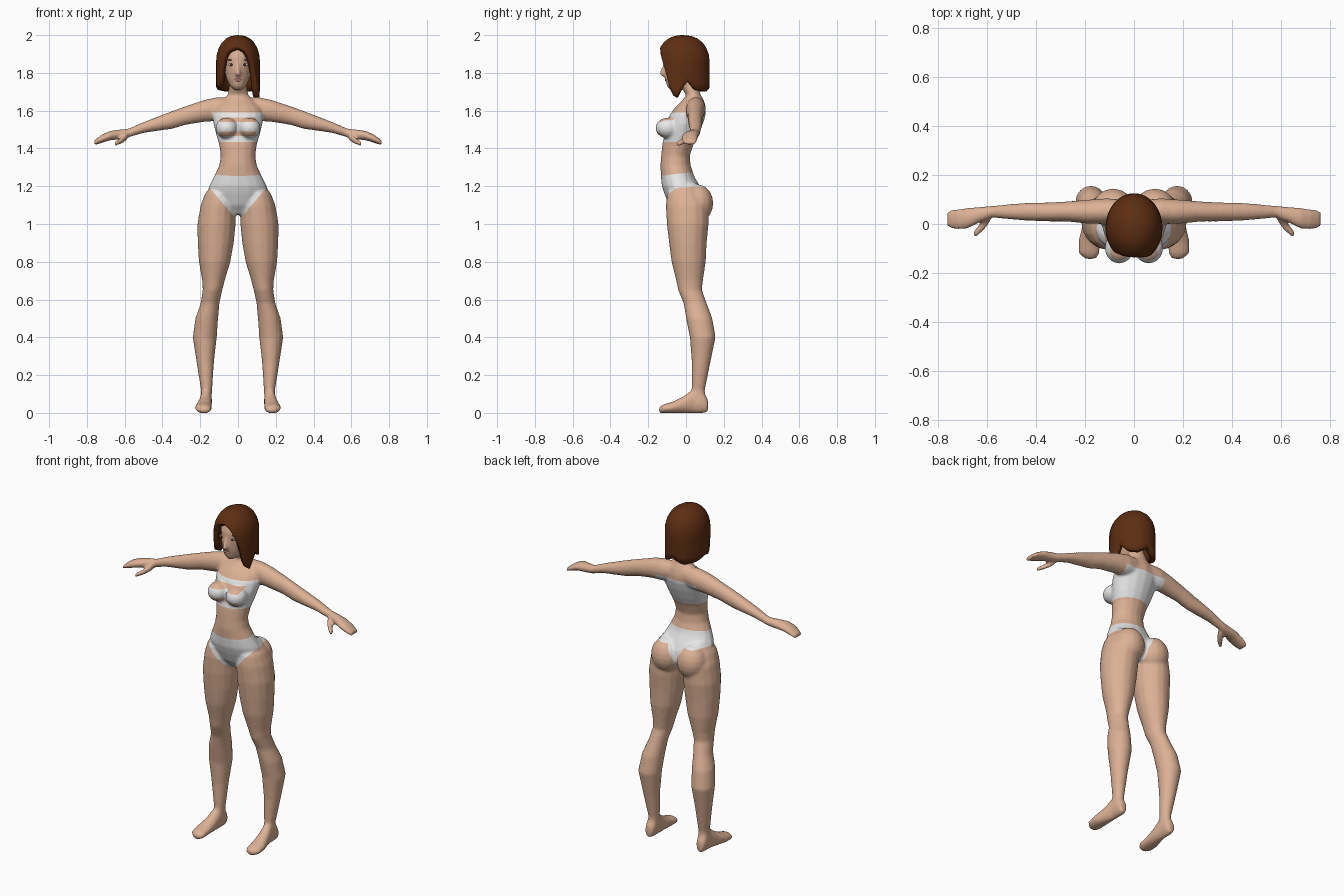
import bpy, bmesh, math
from mathutils import Matrix, Vector
from mathutils.bvhtree import BVHTree

cube = bpy.data.objects.get("Cube")
if cube:
    bpy.data.objects.remove(cube, do_unlink=True)


def material(name, rgb):
    mat = bpy.data.materials.new(name)
    mat.use_nodes = True
    mat.diffuse_color = (*rgb, 1)
    mat.node_tree.nodes["Principled BSDF"].inputs["Base Color"].default_value = (*rgb, 1)
    return mat


skin = material("skin", (.72, .44, .30))
cloth = material("white cloth", (.80, .80, .80))
brown = material("brown hair", (.11, .027, .006))
lip = material("lip", (.55, .25, .18))
dark = material("dark iris", (.05, .025, .015))


def loft(bm, axis, rows, side=1, sides=16):
    """Closed tube of ellipses along an axis; each row is t, a0, a1, b0, b1."""
    rings = []
    for t, a0, a1, b0, b1 in rows:
        ring = []
        for k in range(sides):
            ang = 2 * math.pi * k / sides
            a = (a0 + a1) / 2 + (a1 - a0) / 2 * math.cos(ang)
            b = (b0 + b1) / 2 + (b1 - b0) / 2 * math.sin(ang)
            x, y, z = {"x": (t, a, b), "y": (a, t, b), "z": (a, b, t)}[axis]
            ring.append(bm.verts.new((x * side, y, z)))
        rings.append(ring)
    for low, high in zip(rings, rings[1:]):
        for k in range(sides):
            n = (k + 1) % sides
            bm.faces.new((low[k], low[n], high[n], high[k]))
    bm.faces.new(rings[0])
    bm.faces.new(rings[-1])


def ball(bm, loc, size):
    bmesh.ops.create_uvsphere(bm, u_segments=16, v_segments=10, radius=1,
                              matrix=Matrix.LocRotScale(Vector(loc), None, Vector(size)))


def finish(name, bm, mats):
    bmesh.ops.recalc_face_normals(bm, faces=bm.faces)
    return add_object(name, bm, mats)


def add_object(name, bm, mats):
    mesh = bpy.data.meshes.new(name)
    bm.to_mesh(mesh)
    bm.free()
    for mat in mats:
        mesh.materials.append(mat)
    obj = bpy.data.objects.new(name, mesh)
    bpy.context.collection.objects.link(obj)
    bpy.ops.object.select_all(action="DESELECT")
    obj.select_set(True)
    bpy.context.view_layer.objects.active = obj
    bpy.ops.object.shade_smooth_by_angle(angle=math.radians(55))
    return obj


def centred(rows):
    return [(z, -w, w, y0, y1) for z, w, y0, y1 in rows]


# Torso and neck
torso = centred([
    (1.05, .05, -.05, .06), (1.10, .13, -.09, .10), (1.16, .158, -.115, .095),
    (1.20, .153, -.128, .075), (1.25, .128, -.133, .045), (1.31, .10, -.136, .025),
    (1.36, .092, -.132, .02), (1.42, .10, -.126, .04), (1.47, .115, -.115, .065),
    (1.53, .13, -.105, .09), (1.58, .135, -.085, .105), (1.62, .12, -.055, .105),
    (1.655, .085, -.02, .095), (1.68, .056, 0, .08), (1.74, .045, -.03, .06),
    (1.80, .04, -.04, .06)])
# Head and nose
head = centred([
    (1.71, .02, -.085, -.03), (1.73, .043, -.102, .01), (1.77, .062, -.112, .06),
    (1.82, .073, -.116, .09), (1.88, .079, -.117, .10), (1.94, .07, -.10, .09),
    (1.975, .04, -.06, .05)])
nose = centred([(1.78, .010, -.122, -.09), (1.793, .017, -.142, -.09),
                (1.81, .013, -.136, -.09), (1.85, .009, -.121, -.09)])
# Leg, foot, arm and thumb of one side
leg = [
    (1.22, .06, .13, -.06, .05), (1.16, .03, .175, -.10, .09), (1.10, .012, .198, -.107, .12),
    (1.0, .012, .215, -.102, .12), (.90, .022, .214, -.09, .11), (.80, .04, .207, -.077, .105),
    (.70, .07, .19, -.052, .09), (.65, .083, .187, -.042, .085), (.58, .098, .198, -.013, .11),
    (.50, .105, .226, 0, .14), (.40, .112, .24, .02, .157), (.27, .127, .22, .03, .13),
    (.12, .137, .196, .03, .10), (.04, .14, .2, .02, .11)]
foot = [
    (-.143, .155, .20, 0, .03), (-.12, .14, .225, -.002, .045), (-.07, .138, .227, -.002, .06),
    (-.01, .138, .212, -.002, .09), (.04, .138, .2, -.002, .13), (.09, .138, .2, -.002, .12),
    (.116, .148, .192, .005, .07)]
arm = [
    (.05, .01, .10, 1.56, 1.67), (.11, 0, .105, 1.545, 1.672), (.18, 0, .10, 1.54, 1.657),
    (.275, .01, .092, 1.525, 1.625), (.35, .01, .088, 1.503, 1.598), (.43, .013, .087, 1.492, 1.567),
    (.50, .018, .082, 1.482, 1.54), (.58, .026, .074, 1.458, 1.505), (.63, .005, .07, 1.448, 1.50),
    (.68, -.02, .066, 1.442, 1.492), (.72, -.024, .062, 1.43, 1.473), (.76, -.015, .055, 1.416, 1.444)]
thumb = [(.585, .01, .05, 1.445, 1.485), (.615, -.03, .02, 1.425, 1.46), (.655, -.062, -.03, 1.41, 1.436)]

bm = bmesh.new()
for rows in (torso, head, nose):
    loft(bm, "z", rows)
for side in (1, -1):
    loft(bm, "z", leg, side)
    loft(bm, "y", foot, side)
    loft(bm, "x", arm, side)
    loft(bm, "x", thumb, side, 8)
    ball(bm, (side * .06, -.098, 1.508), (.06, .064, .055))   # breast
    ball(bm, (side * .085, .06, 1.11), (.088, .085, .10))     # buttock
body = finish("body", bm, [skin, cloth])

# Fuse the parts into one continuous body
fuse = body.modifiers.new("fuse", "REMESH")
fuse.mode = "VOXEL"
fuse.voxel_size = .008
soften = body.modifiers.new("soften", "SMOOTH")
soften.factor = .5
soften.iterations = 6
graph = bpy.context.evaluated_depsgraph_get()
fused = bpy.data.meshes.new_from_object(body.evaluated_get(graph))
body.modifiers.clear()
bm = bmesh.new()
bm.from_mesh(fused)


# Cut the garment outlines into the skin
def cut(co, normal, low, high):
    faces = []
    for f in bm.faces:
        c = f.calc_center_median()
        if low < c.z < high and abs(c.x) < .2:
            faces.append(f)
    geom = set(faces)
    for f in faces:
        geom.update(f.edges)
        geom.update(f.verts)
    bmesh.ops.bisect_plane(bm, geom=list(geom), dist=.00001, plane_co=co, plane_no=normal)


TOP, BOTTOM = 1.59, 1.435
SLITS = ((1.465, 1.49), (1.54, 1.565))
for z in (TOP, BOTTOM, *SLITS[0], *SLITS[1]):
    cut((0, 0, z), (0, 0, 1), 1.4, 1.62)
cut((0, -.13, 1.255), (0, -.12, 1), 1.2, 1.32)
cut((0, 0, 1.195), (0, 0, 1), 1.15, 1.25)
cut((0, 0, 0), (0, 1, 0), 1.0, 1.3)
for side in (1, -1):
    cut((side * .135, 0, 0), (1, 0, 0), 1.4, 1.62)
    cut((side * .095, 0, 0), (1, 0, 0), 1.44, 1.58)
    cut((side * .03, 0, 1.05), (side * 1.17, 0, -1), 1.0, 1.25)
    cut((side * .012, 0, 1.11), (side, 0, -.5), 1.1, 1.22)
    cut((side * .012, 0, 0), (1, 0, 0), 1.0, 1.12)


def is_cloth(c):
    x = abs(c.x)
    if BOTTOM < c.z < TOP and x < .135:
        slit = any(a < c.z < b for a, b in SLITS)
        return not (slit and c.y < -.03 and x < .095)
    if 1.0 < c.z < 1.255 + .12 * (c.y + .13):
        if c.y < 0:
            return x < .03 + (c.z - 1.05) / 1.17
        return c.z > 1.195 or x < .012 + max(0, c.z - 1.11) * .5
    return False


for f in bm.faces:
    f.smooth = True
    f.material_index = int(is_cloth(f.calc_center_median()))
surface = BVHTree.FromBMesh(bm)
bm.to_mesh(body.data)
bm.free()


# Eyes, irises, brows and lips sit on the face
def on_face(name, spots, size, lift, mat):
    part = bmesh.new()
    for x, z in spots:
        hit = surface.ray_cast(Vector((x, -1, z)), Vector((0, 1, 0)))[0]
        y = hit.y if hit else -.11
        ball(part, (x, y - lift, z), size)
    return finish(name, part, [mat])


on_face("eyes", [(.036, 1.843), (-.036, 1.843)], (.016, .005, .007), -.001, cloth)
on_face("irises", [(.036, 1.843), (-.036, 1.843)], (.007, .003, .007), .003, dark)
on_face("brows", [(.037, 1.868), (-.037, 1.868)], (.018, .004, .003), -.001, brown)
on_face("lips", [(0, 1.762)], (.02, .005, .007), -.001, lip)

# Bob haircut: a domed shell whose lower hem follows the angle around the head
hem = [(-180, 1.73), (-150, 1.70), (-115, 1.71), (-90, 1.73), (-72, 1.72), (-60, 1.76), (-50, 1.84),
       (-40, 1.90), (-25, 1.925), (0, 1.94), (20, 1.92), (30, 1.895), (40, 1.86), (52, 1.78),
       (62, 1.70), (74, 1.66), (88, 1.72), (100, 1.755), (120, 1.71), (150, 1.70), (180, 1.73)]


def hem_height(deg):
    for (a, za), (b, zb) in zip(hem, hem[1:]):
        if a <= deg <= b:
            return za + (zb - za) * (deg - a) / (b - a)


COLUMNS, STEPS, BROW, DOME = 45, 10, 1.86, .14
bm = bmesh.new()
crown = bm.verts.new((0, -.015, BROW + DOME))
columns = []
for k in range(COLUMNS):
    deg = -180 + 360 * k / COLUMNS
    z_end = hem_height(deg)
    if z_end > BROW:
        end = math.acos((z_end - BROW) / DOME) / (math.pi / 2)
    else:
        end = 1 + (BROW - z_end) / .2
    column = []
    for i in range(1, STEPS + 1):
        s = end * i / STEPS
        phi = min(s, 1) * math.pi / 2
        r = math.sin(phi) ** .85
        z = BROW + DOME * math.cos(phi) - max(0, s - 1) * .2
        a = math.radians(deg)
        column.append(bm.verts.new((.116 * r * math.sin(a), -.015 - .14 * r * math.cos(a), z)))
    columns.append(column)
for k, left in enumerate(columns):
    right = columns[(k + 1) % COLUMNS]
    bm.faces.new((crown, left[0], right[0]))
    for i in range(STEPS - 1):
        bm.faces.new((left[i], left[i + 1], right[i + 1], right[i]))
hair = add_object("hair", bm, [brown])
thick = hair.modifiers.new("thickness", "SOLIDIFY")
thick.thickness = .03
thick.offset = -1
